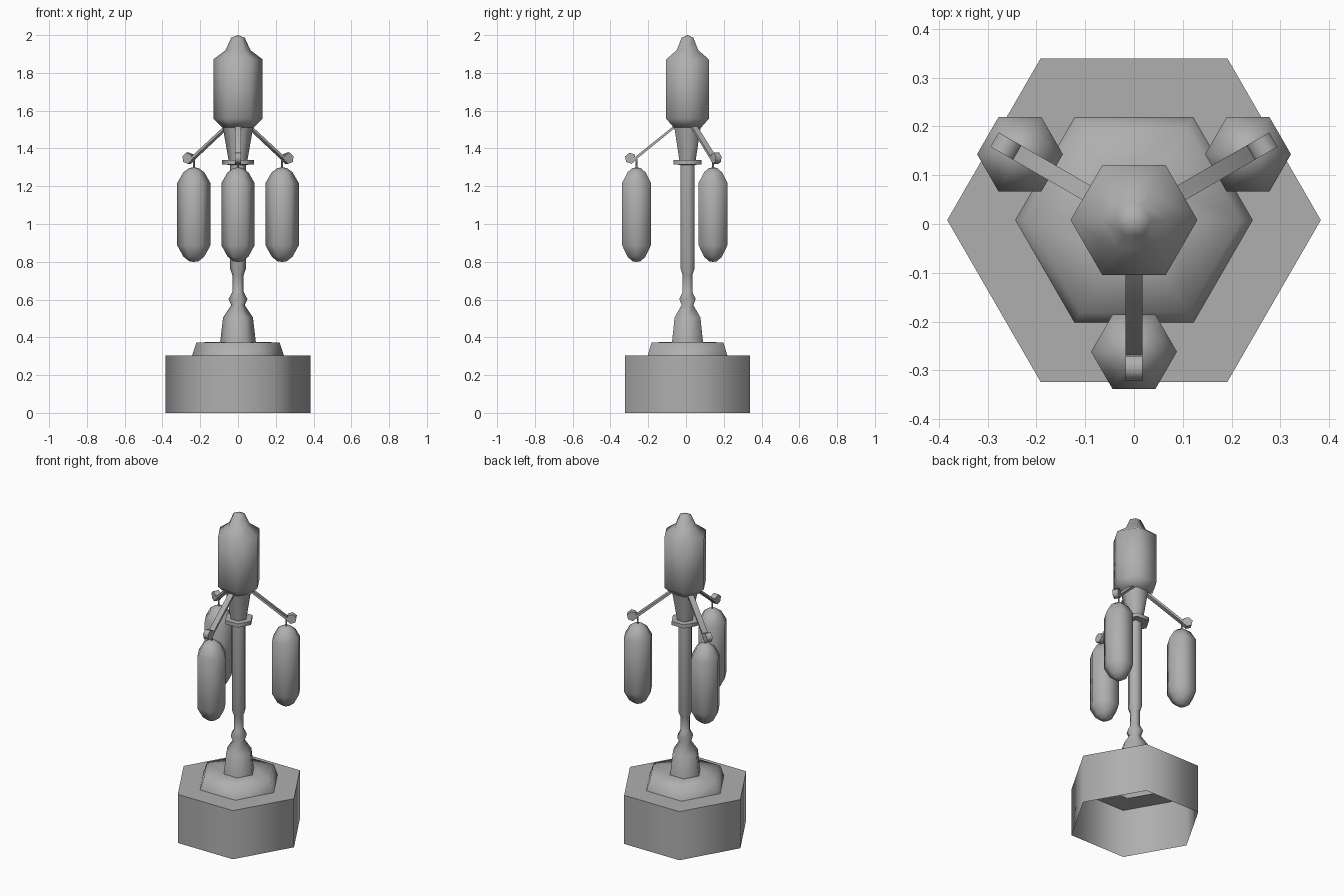
import bpy, bmesh, math
from mathutils import Vector

if "Cube" in bpy.data.objects:
    bpy.data.objects.remove(bpy.data.objects["Cube"])

CY = 0.008   # the post axis sits slightly behind y = 0
SIDES = 6

iron = bpy.data.materials.new("dark_grey")
iron.diffuse_color = (.43, .43, .43, 1)
iron.use_nodes = True
iron.node_tree.nodes["Principled BSDF"].inputs["Base Color"].default_value = iron.diffuse_color


def finish(name, bm, angle):
    mesh = bpy.data.meshes.new(name)
    bm.to_mesh(mesh)
    bm.free()
    mesh.materials.append(iron)
    ob = bpy.data.objects.new(name, mesh)
    bpy.context.collection.objects.link(ob)
    bpy.ops.object.select_all(action='DESELECT')
    ob.select_set(True)
    bpy.context.view_layer.objects.active = ob
    bpy.ops.object.shade_smooth_by_angle(angle=math.radians(angle))
    return ob


def lathe(name, profile, x=0.0, y=CY, angle=62):
    """Six-sided turned surface from (radius, z) points, bottom to top."""
    bm = bmesh.new()
    rings = []
    for r, z in profile:
        if r == 0:
            rings.append([bm.verts.new((x, y, z))] * SIDES)
        else:
            rings.append([bm.verts.new((x + r * math.cos(math.tau * i / SIDES),
                                        y + r * math.sin(math.tau * i / SIDES), z))
                          for i in range(SIDES)])
    for a, b in zip(rings, rings[1:]):
        for i in range(SIDES):
            j = (i + 1) % SIDES
            bm.faces.new(list(dict.fromkeys((a[i], a[j], b[j], b[i]))))
    return finish(name, bm, angle)


def strip(name, outline, width, direction):
    """Extrude a (radial, z) outline sideways, centred on a radial direction."""
    bm = bmesh.new()
    d = Vector((math.cos(direction), math.sin(direction), 0))
    t = Vector((-d.y, d.x, 0))
    face = bm.faces.new([bm.verts.new(d * r + t * (-width / 2) + Vector((0, CY, z)))
                         for r, z in outline])
    new = bmesh.ops.extrude_face_region(bm, geom=[face])['geom']
    bmesh.ops.translate(bm, vec=t * width,
                        verts=[v for v in new if isinstance(v, bmesh.types.BMVert)])
    bmesh.ops.recalc_face_normals(bm, faces=bm.faces)
    return finish(name, bm, 62)


# Pedestal, open underneath, with a softly shaded upper step
lathe("pedestal", [(.383, 0), (.383, .305), (.243, .305)])
lathe("pedestal_step", [(.243, .305), (.22, .373), (.09, .376)], angle=80)

# Turned post with flared neck
lathe("post", [(.095, .372), (.079, .505), (.036, .57), (.05, .603),
               (.03, .64), (.03, .73), (.043, .765), (.043, 1.32)])
lathe("neck", [(.05, 1.338), (.08, 1.51), (0, 1.515)])

# Collar
lathe("collar", [(.04, 1.313), (.085, 1.315), (.085, 1.338), (.04, 1.34)])

# Large lantern on top
lathe("top_lantern", [(0, 1.508), (.085, 1.512), (.13, 1.557), (.13, 1.872),
                      (.066, 1.92), (.036, 1.986), (0, 2.0)], angle=75)

# Three arms, each with a scroll end, hook and hanging lantern
for n, deg in enumerate((30, 150, 270), 1):
    a = math.radians(deg)
    strip(f"arm_{n}", [(.06, 1.514), (.29, 1.327), (.29, 1.345), (.06, 1.53)], .034, a)
    scroll = [(.302 + .03 * math.cos(math.radians(60 * k + 20)),
               1.348 + .03 * math.sin(math.radians(60 * k + 20))) for k in range(6)]
    strip(f"arm_scroll_{n}", scroll, .034, a)
    px, py = .27 * math.cos(a), CY + .27 * math.sin(a)
    lathe(f"hook_{n}", [(.005, 1.29), (.005, 1.345)], px, py)
    lathe(f"hanging_lantern_{n}",
          [(0, .799), (.025, .803), (.055, .827), (.088, .887), (.088, 1.217),
           (.055, 1.274), (.025, 1.296), (0, 1.3)], px, py)
